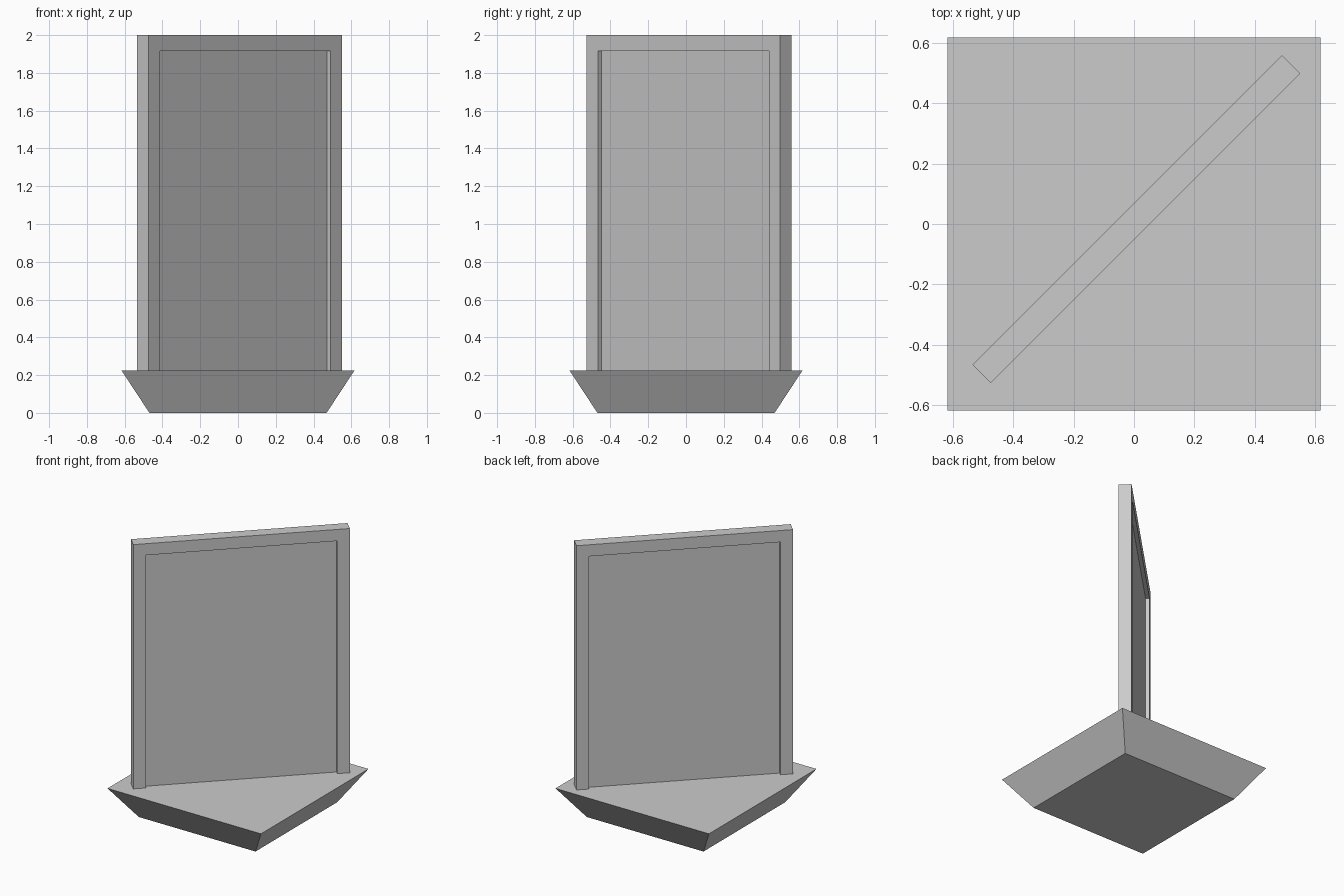
import bpy
import bmesh
from math import radians
from mathutils import Matrix

if "Cube" in bpy.data.objects:
    bpy.data.objects.remove(bpy.data.objects["Cube"])

BASE_TOP = 0.225
HALF_LEN, HALF_THICK = 0.724, 0.043
BORDER, RECESS = 0.084, 0.027
PLACE = Matrix.Translation((0.008, 0.016, 0)) @ Matrix.Rotation(radians(45), 4, 'Z')


def finish(name, bm, matrix=Matrix()):
    bmesh.ops.recalc_face_normals(bm, faces=bm.faces)
    mesh = bpy.data.meshes.new(name)
    bm.to_mesh(mesh)
    bm.free()
    obj = bpy.data.objects.new(name, mesh)
    obj.matrix_world = matrix
    bpy.context.collection.objects.link(obj)
    return obj


def extruded_profile(name, points, half_depth):
    """Extrude an x-z outline along y, then place it on the diagonal."""
    bm = bmesh.new()
    face = bm.faces.new([bm.verts.new((x, -half_depth, z)) for x, z in points])
    ext = bmesh.ops.extrude_face_region(bm, geom=[face])
    verts = [g for g in ext["geom"] if isinstance(g, bmesh.types.BMVert)]
    bmesh.ops.translate(bm, verts=verts, vec=(0, 2 * half_depth, 0))
    return finish(name, bm, PLACE)


# Flared square base
bm = bmesh.new()
bmesh.ops.create_cube(bm, size=1)
for v in bm.verts:
    top = v.co.z > 0
    half = 0.617 if top else 0.469
    v.co = (half if v.co.x > 0 else -half, half if v.co.y > 0 else -half,
            BASE_TOP if top else 0)
finish("base", bm)

# Raised border: two uprights and a top rail, open at the bottom
outer, inner = HALF_LEN, HALF_LEN - BORDER
rail = 2 - BORDER
extruded_profile("panel_frame", [
    (-outer, BASE_TOP), (-outer, 2), (outer, 2), (outer, BASE_TOP),
    (inner, BASE_TOP), (inner, rail), (-inner, rail), (-inner, BASE_TOP),
], HALF_THICK)

# Recessed panel inside the frame
extruded_profile("recessed_panel", [
    (-inner, BASE_TOP), (-inner, rail), (inner, rail), (inner, BASE_TOP),
], HALF_THICK - RECESS)
